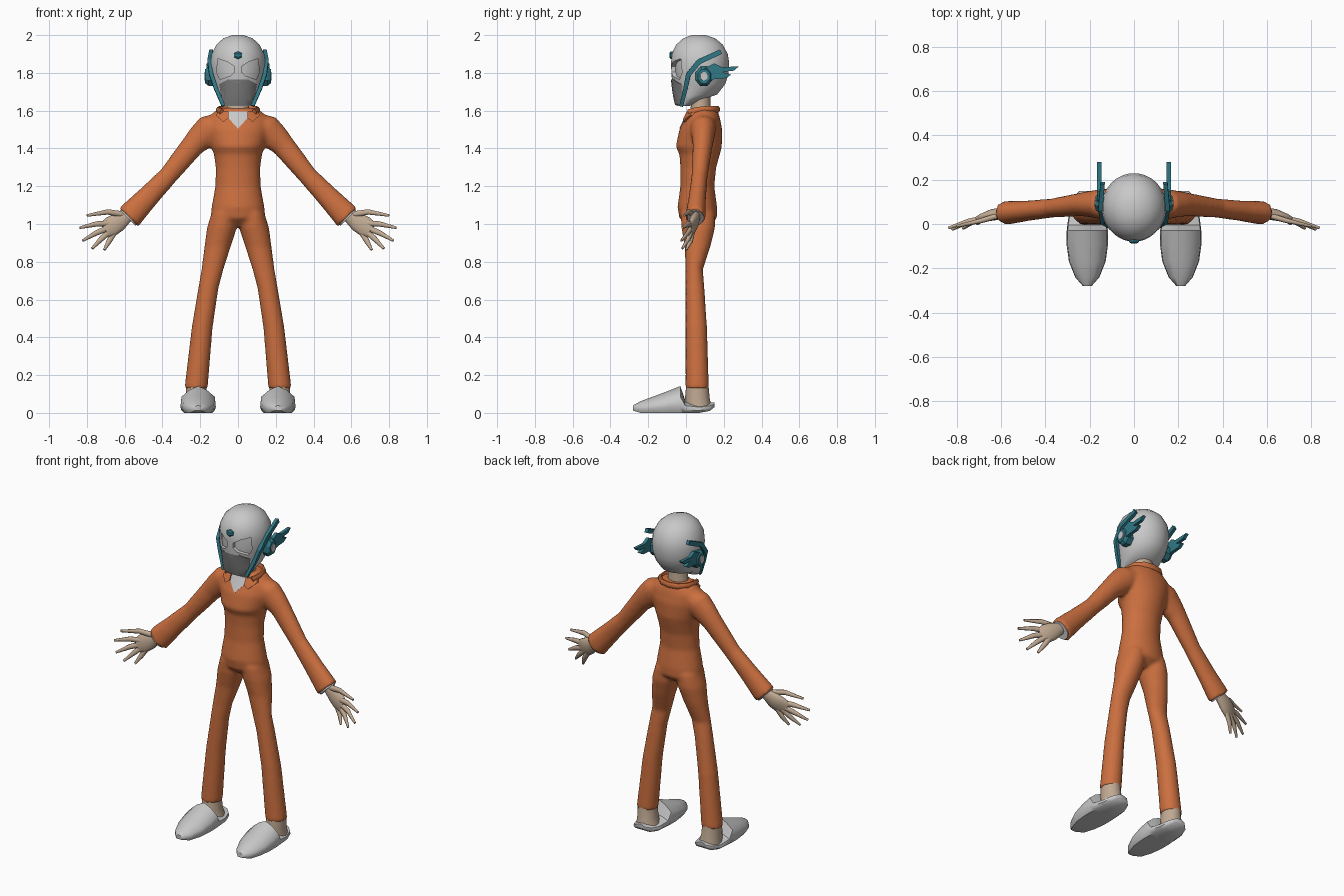
import bpy, bmesh, math
from mathutils import Vector
from mathutils.bvhtree import BVHTree

if "Cube" in bpy.data.objects:
    bpy.data.objects.remove(bpy.data.objects["Cube"])

X, Y, Z = Vector((1, 0, 0)), Vector((0, 1, 0)), Vector((0, 0, 1))


def material(name, *rgb):
    m = bpy.data.materials.new(name)
    m.use_nodes = True
    m.diffuse_color = (*rgb, 1)
    m.node_tree.nodes["Principled BSDF"].inputs["Base Color"].default_value = (*rgb, 1)
    return m


orange = material("orange cloth", 0.60, 0.16, 0.05)
white = material("pale grey shell", 0.58, 0.58, 0.58)
grey = material("dark grey mask", 0.2, 0.2, 0.2)
teal = material("teal trim", 0.03, 0.19, 0.24)
skin = material("tan skin", 0.53, 0.40, 0.29)


def loft(bm, rings):
    """Bridge rings of points and cap both ends."""
    loops = [[bm.verts.new(p) for p in ring] for ring in rings]
    n = len(loops[0])
    for a, b in zip(loops, loops[1:]):
        for i in range(n):
            bm.faces.new((a[i], a[(i + 1) % n], b[(i + 1) % n], b[i]))
    bm.faces.new(loops[0])
    bm.faces.new(loops[-1])


def ellipse(c, u, v, n):
    steps = [math.tau * (i + 0.5) / n for i in range(n)]
    return [c + u * math.cos(t) + v * math.sin(t) for t in steps]


def stack(bm, rows, n=20, s=1):
    """Level rings from rows of centre x, z, front y, back y, half width."""
    loft(bm, [ellipse(Vector((s * x, (f + b) / 2, z)), X * w, Y * (b - f) / 2, n)
              for x, z, f, b, w in rows])


def tube(bm, rows, ref=Y, n=12, s=1):
    """Sweep along rows of x, y, z, radius along ref, radius across ref."""
    pts = [Vector((s * r[0], r[1], r[2])) for r in rows]
    rings = []
    for i, r in enumerate(rows):
        t = (pts[min(i + 1, len(pts) - 1)] - pts[max(i - 1, 0)]).normalized()
        u = (ref - t * ref.dot(t)).normalized()
        rings.append(ellipse(pts[i], u * r[3], t.cross(u) * r[4], n))
    loft(bm, rings)


def finish(name, bm, mat, angle=45, mirror=False):
    bmesh.ops.recalc_face_normals(bm, faces=bm.faces)
    me = bpy.data.meshes.new(name)
    bm.to_mesh(me)
    bm.free()
    ob = bpy.data.objects.new(name, me)
    bpy.context.collection.objects.link(ob)
    me.materials.append(mat)
    if mirror:
        ob.modifiers.new("Mirror", "MIRROR")
    smooth(ob, angle)
    return ob


def smooth(ob, angle):
    bpy.ops.object.select_all(action="DESELECT")
    ob.select_set(True)
    bpy.context.view_layer.objects.active = ob
    bpy.ops.object.shade_smooth_by_angle(angle=math.radians(angle))


def apply_all(ob, angle):
    bpy.context.view_layer.objects.active = ob
    for m in list(ob.modifiers):
        bpy.ops.object.modifier_apply(modifier=m.name)
    smooth(ob, angle)


def surface(ob):
    bm = bmesh.new()
    bm.from_mesh(ob.data)
    tree = BVHTree.FromBMesh(bm)
    bm.free()
    return tree


def plate(bm, tree, outline, front, back, s=1):
    """Front-facing x-z outline wrapped onto a surface and thickened along y."""
    part = bmesh.new()
    part.faces.new([part.verts.new((s * x, -1, z)) for x, z in outline])
    bmesh.ops.triangulate(part, faces=part.faces)
    bmesh.ops.subdivide_edges(part, edges=part.edges, cuts=3, use_grid_fill=True)
    for v in part.verts:
        hit = tree.ray_cast(v.co, Y)[0]
        if hit is None:
            hit = tree.find_nearest(Vector((v.co.x, 0, v.co.z)))[0]
        v.co.y = hit.y - front
    ext = bmesh.ops.extrude_face_region(part, geom=part.faces[:], use_keep_orig=True)
    for v in ext["geom"]:
        if isinstance(v, bmesh.types.BMVert):
            v.co.y += front + back
    bmesh.ops.recalc_face_normals(part, faces=part.faces)
    me = bpy.data.meshes.new("temp")
    part.to_mesh(me)
    part.free()
    bm.from_mesh(me)
    bpy.data.meshes.remove(me)


# Jumpsuit: torso, legs and sleeves fused into one skin
bm = bmesh.new()
stack(bm, [(0, .99, .01, .12, .07), (0, 1.03, -.035, .165, .145), (0, 1.09, -.045, .165, .14),
           (0, 1.2, -.03, .15, .12), (0, 1.3, -.03, .16, .118), (0, 1.37, -.035, .18, .128),
           (0, 1.41, -.055, .19, .142), (0, 1.5, -.035, .192, .165), (0, 1.56, -.005, .18, .165),
           (0, 1.595, .01, .17, .125), (0, 1.615, .02, .155, .09)], 28)
for s in (1, -1):
    stack(bm, [(.075, 1.06, -.03, .155, .065), (.085, .98, -.025, .155, .08),
               (.108, .88, -.008, .13, .07), (.135, .76, -.003, .09, .059),
               (.157, .66, -.003, .098, .054), (.19, .45, -.003, .112, .056),
               (.222, .13, -.003, .122, .062)], 16, s)
    tube(bm, [(.10, .09, 1.53, .07, .06), (.15, .09, 1.5, .068, .082), (.195, .09, 1.46, .06, .074),
              (.24, .088, 1.415, .053, .062), (.37, .072, 1.255, .043, .051),
              (.48, .06, 1.14, .046, .06), (.58, .05, 1.035, .054, .072)], Y, 16, s)
suit = finish("jumpsuit", bm, orange)
remesh = suit.modifiers.new("Fuse", "REMESH")
remesh.mode = "VOXEL"
remesh.voxel_size = .011
soft = suit.modifiers.new("Soften", "SMOOTH")
soft.factor, soft.iterations = .5, 5
apply_all(suit, 60)
suit_skin = surface(suit)

# Collar: roll around the neck, lapels and shirt opening
bm = bmesh.new()
half = [(.085, .015, 1.59), (.105, .06, 1.603), (.095, .12, 1.608), (.055, .158, 1.608)]
path = half + [(0, .168, 1.607)] + [(-x, y, z) for x, y, z in reversed(half)]
tube(bm, [(*p, .018, .012) for p in path], Z, 8)
finish("collar", bm, orange)
bm = bmesh.new()
for s in (1, -1):
    plate(bm, suit_skin, [(.05, 1.595), (.105, 1.6), (.115, 1.575), (.078, 1.54), (.05, 1.56)],
          .014, .002, s)
finish("lapels", bm, orange, 30)
bm = bmesh.new()
plate(bm, suit_skin, [(-.052, 1.595), (.052, 1.595), (.05, 1.56), (0, 1.505), (-.05, 1.56)], .005, .003)
finish("shirt_opening", bm, white)

# Neck
bm = bmesh.new()
stack(bm, [(0, 1.56, .01, .14, .07), (0, 1.62, .025, .13, .06), (0, 1.72, .03, .13, .058)], 14)
finish("neck", bm, skin)

# Helmet with recessed eye sockets
bm = bmesh.new()
stack(bm, [(0, 1.625, -.05, .02, .078), (0, 1.66, -.06, .09, .1), (0, 1.685, -.065, .165, .112),
           (0, 1.74, -.072, .208, .13), (0, 1.79, -.078, .225, .143), (0, 1.85, -.08, .23, .147),
           (0, 1.9, -.077, .222, .14), (0, 1.95, -.052, .195, .115), (0, 1.983, -.015, .155, .078),
           (0, 2, .03, .105, .03)], 28)
helmet = finish("helmet", bm, white, 50)
shell = surface(helmet)
bm = bmesh.new()
for s in (1, -1):
    plate(bm, shell, [(.02, 1.835), (.06, 1.86), (.108, 1.875), (.112, 1.8), (.095, 1.765),
                      (.04, 1.785), (.018, 1.805)], .04, .022, s)
cutter = finish("eye_cutter", bm, white)
cut = helmet.modifiers.new("Sockets", "BOOLEAN")
cut.operation, cut.object, cut.solver = "DIFFERENCE", cutter, "EXACT"
apply_all(helmet, 40)
bpy.data.objects.remove(cutter)

# Mouth mask and forehead stud
bm = bmesh.new()
edge = [(.055, 1.765), (.1, 1.74), (.09, 1.68), (.068, 1.63)]
plate(bm, shell, [(0, 1.745)] + edge + [(-x, z) for x, z in reversed(edge)], .006, .003)
finish("mouth_mask", bm, grey)
bm = bmesh.new()
loft(bm, [ellipse(Vector((0, y, 1.893)), X * r, Z * r * .8, 6)
          for y, r in ((-.06, .027), (-.082, .025), (-.088, .014))])
finish("forehead_stud", bm, teal, 20)

# Ear gear: cheek strip, hub, cap and swept-back fin
bm = bmesh.new()
tube(bm, [(.078, -.025, 1.625, .012, .014), (.118, -.002, 1.72, .014, .016),
          (.142, .012, 1.79, .014, .018), (.152, .07, 1.86, .014, .02),
          (.142, .185, 1.912, .014, .018)], X, 4)
finish("cheek_strip", bm, teal, 25, True)
for name, mat, rows in (("ear_hub", teal, ((.12, .056), (.155, .056), (.174, .04))),
                        ("ear_cap", white, ((.165, .027), (.178, .024)))):
    bm = bmesh.new()
    loft(bm, [ellipse(Vector((x, .095, 1.782)), Y * r * .85, Z * r, 8) for x, r in rows])
    finish(name, bm, mat, 20, True)
bm = bmesh.new()
fin = [(.09, 1.75), (.09, 1.82), (.15, 1.85), (.19, 1.83), (.28, 1.835), (.255, 1.812),
       (.19, 1.805), (.24, 1.79), (.21, 1.772), (.155, 1.768)]
loft(bm, [[Vector((x, y, z)) for y, z in fin] for x in (.147, .167)])
finish("ear_fin", bm, teal, 20, True)

# Hands: palm, thumb and four fingers, with a pale cuff lining
bm = bmesh.new()
tube(bm, [(.54, .053, 1.075, .026, .034), (.59, .05, 1.04, .026, .036), (.635, .042, 1.01, .026, .052),
          (.675, .03, .985, .02, .055), (.705, .02, .967, .011, .042)], Y, 12)
finish("palm", bm, skin, 60, True)
digits = [("thumb", (.605, .04, 1.05), (.69, .015, 1.064), (.8, -.01, 1.045)),
          ("index_finger", (.66, .03, 1.005), (.75, .012, 1.0), (.838, -.018, .98)),
          ("middle_finger", (.67, .03, .985), (.75, .01, .953), (.822, -.025, .912)),
          ("ring_finger", (.67, .03, .97), (.725, .012, .92), (.772, -.02, .87)),
          ("little_finger", (.65, .035, .965), (.682, .025, .91), (.708, 0, .863))]
for name, a, b, c in digits:
    bm = bmesh.new()
    tube(bm, [(*a, .014, .018), (*b, .012, .015), (*c, .006, .007)], Y, 8)
    finish(name, bm, skin, 60, True)
bm = bmesh.new()
tube(bm, [(.57, .05, 1.045, .045, .058), (.584, .05, 1.031, .044, .058)], Y, 14)
finish("cuff_lining", bm, white, 40, True)

# Feet: ankle and slip-on shoe with a peaked tongue and low heel
bm = bmesh.new()
stack(bm, [(.215, .03, -.005, .135, .066), (.22, .08, -.005, .125, .056),
           (.222, .16, .002, .118, .054)], 14)
finish("ankle", bm, skin, 60, True)
bm = bmesh.new()
section = [(-.8, 0), (-1, .25), (-.95, .6), (-.5, .85), (0, 1), (.5, .85), (.95, .6), (1, .25), (.8, 0)]
shoe = [(-.28, .02, .012, .04), (-.24, .055, 0, .062), (-.17, .083, 0, .088), (-.09, .094, 0, .118),
        (-.03, .093, 0, .142), (-.004, .09, 0, .065), (.07, .08, 0, .05),
        (.125, .062, .01, .055), (.15, .035, .03, .056)]
loft(bm, [[Vector((.211 + w * u, y, lo + (hi - lo) * v)) for u, v in section]
          for y, w, lo, hi in shoe])
finish("shoe", bm, white, 50, True)
